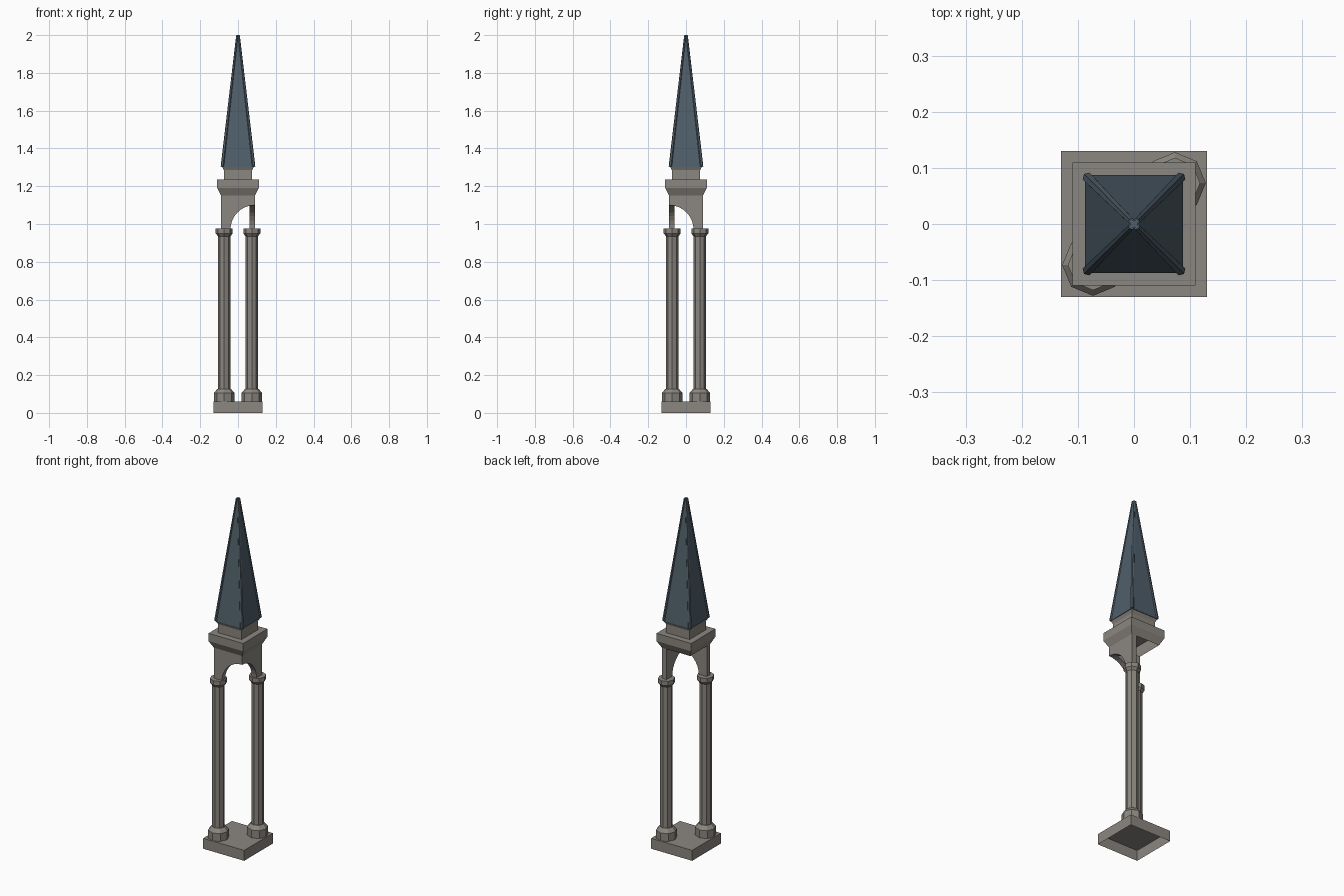
import bpy, bmesh, math
from mathutils import Vector, Matrix

if "Cube" in bpy.data.objects:
    bpy.data.objects.remove(bpy.data.objects["Cube"])


def material(name, rgb):
    m = bpy.data.materials.new(name)
    m.diffuse_color = (*rgb, 1)
    m.use_nodes = True
    m.node_tree.nodes["Principled BSDF"].inputs["Base Color"].default_value = m.diffuse_color
    return m


stone = material("warm_grey_stone", (0.26, 0.24, 0.215))
slate = material("blue_slate", (0.08, 0.115, 0.145))


def finish(bm, name, mat):
    me = bpy.data.meshes.new(name)
    bm.to_mesh(me)
    bm.free()
    me.materials.append(mat)
    ob = bpy.data.objects.new(name, me)
    bpy.context.collection.objects.link(ob)
    return ob


def loft(name, mat, profile, sides, x=0, y=0, bottom=False, top=True):
    """Stack of regular rings from (radius, z) pairs; 4 sides use half widths."""
    bm = bmesh.new()
    k, off = (math.sqrt(2), math.pi / 4) if sides == 4 else (1, 0)
    rings = []
    for r, z in profile:
        rings.append([bm.verts.new((x + r * k * math.cos(off + 2 * math.pi * i / sides),
                                    y + r * k * math.sin(off + 2 * math.pi * i / sides), z))
                      for i in range(sides)])
    for a, b in zip(rings, rings[1:]):
        for i in range(sides):
            j = (i + 1) % sides
            bm.faces.new((a[i], a[j], b[j], b[i]))
    if top:
        bm.faces.new(rings[-1])
    if bottom:
        bm.faces.new(rings[0][::-1])
    return finish(bm, name, mat)


# Hollow base slab, open underneath
loft("base_slab", stone, [(0.13, 0), (0.13, 0.06)], 4)

# Two octagonal columns on opposite corners
for side, s in (("left", -1), ("right", 1)):
    x = y = 0.073 * s
    loft(side + "_column_foot", stone,
         [(0.055, 0.06), (0.055, 0.105), (0.036, 0.127)], 8, x, y)
    loft(side + "_column_shaft", stone, [(0.033, 0.12), (0.033, 0.945)], 8, x, y)
    loft(side + "_column_capital", stone,
         [(0.033, 0.935), (0.045, 0.95), (0.045, 0.975)], 8, x, y, bottom=True)


# Half-arch walls meeting at the front right corner
def arch_wall(name, swap):
    pts = [(-0.09, 0.97)]
    for i in range(9):
        a = math.pi - i * math.pi / 16
        pts.append((0.09 + 0.13 * math.cos(a), 0.97 + 0.13 * math.sin(a)))
    pts += [(0.09, 1.15), (-0.09, 1.15)]
    bm = bmesh.new()
    f = bm.faces.new([bm.verts.new((x, -0.09, z)) for x, z in pts])
    ext = bmesh.ops.extrude_face_region(bm, geom=[f])
    bmesh.ops.translate(bm, vec=(0, 0.03, 0),
                        verts=[g for g in ext["geom"] if isinstance(g, bmesh.types.BMVert)])
    if swap:
        for v in bm.verts:
            v.co.x, v.co.y = -v.co.y, -v.co.x
    bmesh.ops.recalc_face_normals(bm, faces=bm.faces)
    finish(bm, name, stone)


arch_wall("front_arch_wall", False)
arch_wall("right_arch_wall", True)

# Flared cornice, open underneath, and the neck under the spire
loft("cornice", stone, [(0.09, 1.15), (0.11, 1.19), (0.11, 1.235)], 4)
loft("spire_neck", stone, [(0.075, 1.235), (0.075, 1.285), (0.085, 1.305)], 4)

# Slate spire with a rib along each corner
loft("spire", slate, [(0.087, 1.303), (0.007, 2.0)], 4, bottom=True)
for n, (sx, sy) in enumerate(((1, 1), (-1, 1), (-1, -1), (1, -1))):
    a, b = Vector((sx * 0.082, sy * 0.082, 1.305)), Vector((sx * 0.004, sy * 0.004, 1.997))
    d = b - a
    bm = bmesh.new()
    rot = d.to_track_quat('Z', 'Y').to_matrix().to_4x4()
    bmesh.ops.create_cone(bm, cap_ends=True, segments=6, radius1=0.01, radius2=0.006,
                          depth=d.length, matrix=Matrix.Translation((a + b) / 2) @ rot)
    finish(bm, "spire_rib_%d" % (n + 1), slate)
